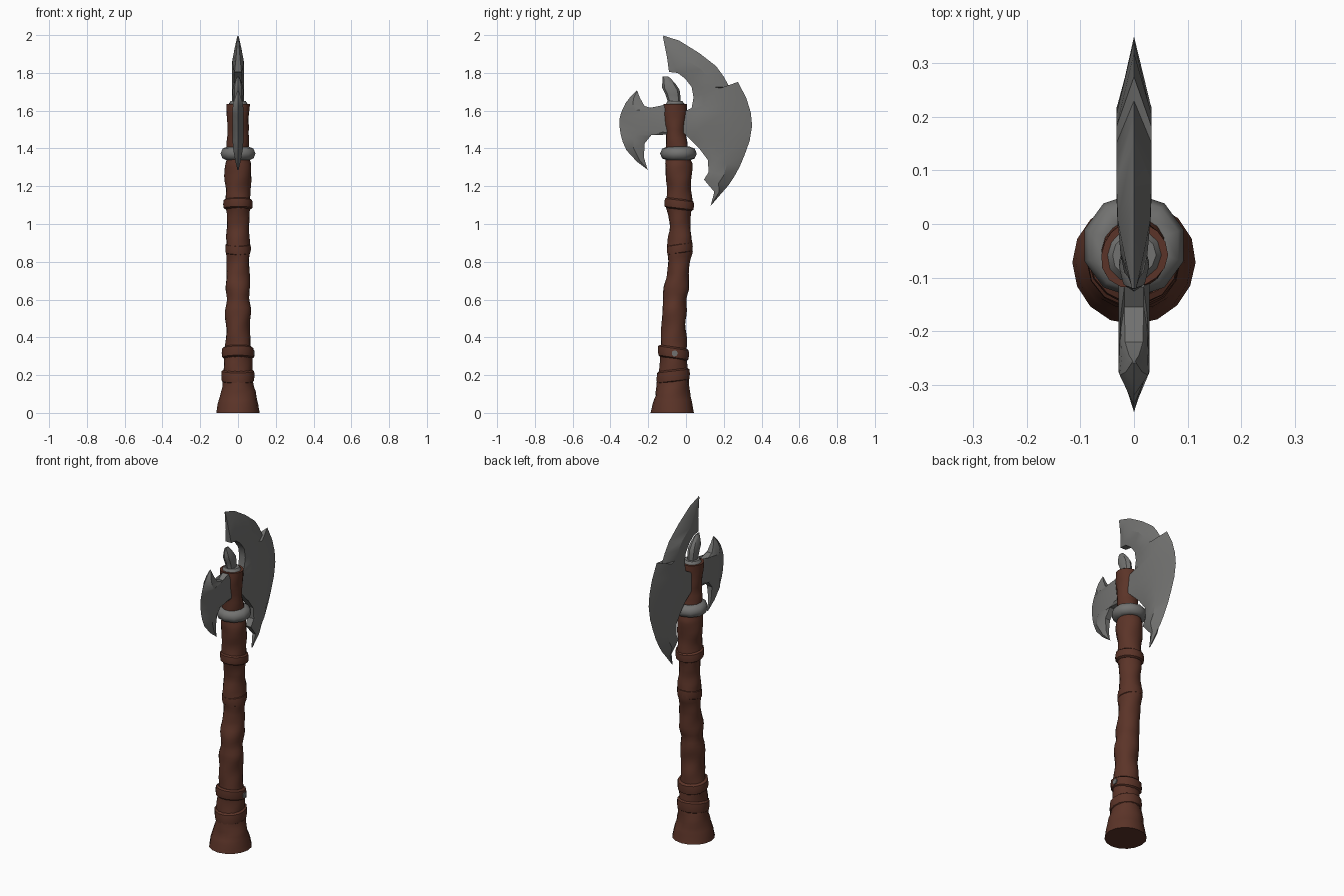
import bpy, bmesh, math
from mathutils import Vector

if "Cube" in bpy.data.objects:
    bpy.data.objects.remove(bpy.data.objects["Cube"])


def material(name, rgb):
    m = bpy.data.materials.new(name)
    m.diffuse_color = (*rgb, 1)
    m.use_nodes = True
    m.node_tree.nodes["Principled BSDF"].inputs["Base Color"].default_value = m.diffuse_color
    return m


WOOD = material("dark brown wood", (0.105, 0.034, 0.021))
STEEL = material("grey steel", (0.17, 0.17, 0.165))


def finish(bm, name, mat, angle=35):
    bmesh.ops.recalc_face_normals(bm, faces=bm.faces)
    me = bpy.data.meshes.new(name)
    bm.to_mesh(me)
    bm.free()
    ob = bpy.data.objects.new(name, me)
    bpy.context.collection.objects.link(ob)
    me.materials.append(mat)
    bpy.ops.object.select_all(action='DESELECT')
    ob.select_set(True)
    bpy.context.view_layer.objects.active = ob
    bpy.ops.object.shade_smooth_by_angle(angle=math.radians(angle))
    return ob


def loft(name, rings, mat, angle=35):
    """Skin closed rings of points and cap both ends."""
    bm = bmesh.new()
    loops = [[bm.verts.new(p) for p in ring] for ring in rings]
    n = len(loops[0])
    for a, b in zip(loops, loops[1:]):
        for i in range(n):
            bm.faces.new((a[i], a[(i + 1) % n], b[(i + 1) % n], b[i]))
    bm.faces.new(loops[0][::-1])
    bm.faces.new(loops[-1])
    return finish(bm, name, mat, angle)


def circle(z, cy, rx, ry, n, rough=0.0, tilt=0.0):
    pts = []
    for i in range(n):
        a = math.tau * i / n
        k = 1 + rough * (math.sin(2 * a + z * 27) + 0.7 * math.sin(3 * a - z * 41))
        x, y = rx * k * math.cos(a), ry * k * math.sin(a)
        pts.append((x, cy + y, z + tilt * y))
    return pts


# Gnarled handle: height, centre y, radius
STATIONS = [(0, -.072, .115), (.04, -.072, .107), (.10, -.07, .093), (.15, -.068, .084),
            (.22, -.068, .076), (.3, -.066, .073), (.38, -.065, .067), (.46, -.066, .063),
            (.54, -.062, .067), (.6, -.058, .06), (.66, -.052, .066), (.74, -.042, .059),
            (.8, -.036, .058), (.86, -.033, .066), (.92, -.032, .063), (.98, -.032, .056),
            (1.05, -.034, .06), (1.1, -.036, .069), (1.18, -.037, .064), (1.25, -.038, .07),
            (1.31, -.039, .071), (1.36, -.042, .06), (1.43, -.05, .058), (1.48, -.055, .054),
            (1.54, -.058, .058), (1.6, -.058, .062), (1.635, -.058, .062)]


def station(z):
    for a, b in zip(STATIONS, STATIONS[1:]):
        if a[0] <= z <= b[0]:
            t = (z - a[0]) / (b[0] - a[0])
            t = t * t * (3 - 2 * t)
            return [a[i] + (b[i] - a[i]) * t for i in (1, 2)]


rings = []
for i in range(74):
    z = 1.635 * i / 73
    cy, r = station(z)
    rings.append(circle(z, cy, r, r, 16, 0.035 if z > 0.08 else 0.01))
loft("handle", rings, WOOD)

# Leather wraps and knots around the handle: height, half height, radius, tilt
WRAPS = [(.195, .035, .089, .12), (.318, .032, .085, -.15), (.87, .028, .069, .15),
         (1.105, .028, .079, -.12)]
for k, (z, h, r, tilt) in enumerate(WRAPS):
    cy = station(z)[0]
    prof = [(-1, .84), (-.75, .97), (0, 1), (.75, .97), (1, .84)]
    loft(f"wrap_{k + 1}", [circle(z + h * u, cy, r * s, r * s, 14, 0.015, tilt)
                           for u, s in prof], WOOD)

# Small steel rivet on the lower wrap
bpy.ops.mesh.primitive_cylinder_add(vertices=7, radius=.017, depth=.008,
                                    location=(.083, -.06, .315), rotation=(0, math.pi / 2, 0))
rivet = bpy.context.object
rivet.name = "rivet"
rivet.data.materials.append(STEEL)

# Steel collar below the blades
bpy.ops.mesh.primitive_torus_add(major_segments=10, minor_segments=8, major_radius=.061,
                                 minor_radius=.036, location=(0, -.04, 1.373),
                                 rotation=(0, 0, math.pi / 10))
collar = bpy.context.object
collar.name = "collar"
collar.data.materials.append(STEEL)
bpy.ops.object.shade_smooth_by_angle(angle=math.radians(50))

# Steel cap and hooked spike on top of the handle
loft("cap", [circle(z, -.058, r, r, 12, .03) for z, r in
             ((1.6, .045), (1.635, .05), (1.65, .04))], STEEL)
loft("spike", [circle(z, cy, rx, ry, 8, 0, tilt) for z, cy, rx, ry, tilt in
               ((1.61, -.063, .034, .036, 0), (1.65, -.063, .026, .034, 0),
                (1.685, -.07, .028, .04, -.1), (1.715, -.08, .028, .046, -.1),
                (1.74, -.09, .022, .036, 0), (1.765, -.1, .014, .024, 0),
                (1.78, -.108, .005, .016, 0))], STEEL)


def blade(name, pairs, mid, root_rows, t_mid, t_in):
    """Lens-shaped blade: (outer y, z, inner y, z) rows, sharp outer edge, ridge at mid."""
    rows = []
    last = len(pairs) - 1
    for i, (oy, oz, iy, iz) in enumerate(pairs):
        o, n = Vector((0, oy, oz)), Vector((0, iy, iz))
        m = n.lerp(o, mid)
        f = min(1, .12 + .4 * min(i, last - i))
        ti = t_in * f * (1.5 if i in root_rows else 1)
        tm = t_mid * f
        q = n.lerp(o, .22)
        sx = lambda p, x: (x, p.y, p.z)
        tq = (ti * 1.1 + tm) / 2
        rows.append([o, sx(m, tm), sx(q, tq), sx(n, ti),
                     sx(n, -ti), sx(q, -tq), sx(m, -tm)])
    return loft(name, rows, STEEL, 30)


# Large rear blade with notched edge and a lower barb
blade("large_blade", [
    (-.12, 1.998, -.121, 1.985), (-.035, 1.97, -.1, 1.88), (.07, 1.905, -.09, 1.805),
    (.16, 1.835, -.045, 1.80), (.20, 1.78, -.005, 1.77), (.23, 1.725, .03, 1.725),
    (.275, 1.752, .04, 1.67), (.32, 1.665, .03, 1.615), (.343, 1.59, -.02, 1.59),
    (.35, 1.52, -.02, 1.49), (.337, 1.44, .03, 1.44), (.312, 1.37, .07, 1.40),
    (.285, 1.305, .115, 1.34), (.255, 1.25, .12, 1.275), (.225, 1.205, .095, 1.235),
    (.19, 1.165, .15, 1.17), (.13, 1.095, .132, 1.102)],
    .6, (8, 9), .033, .02)

# Small front blade
blade("small_blade", [
    (-.26, 1.708, -.256, 1.70), (-.295, 1.672, -.245, 1.67), (-.32, 1.64, -.22, 1.625),
    (-.338, 1.603, -.155, 1.605), (-.346, 1.58, -.118, 1.63), (-.351, 1.56, -.06, 1.605),
    (-.351, 1.51, -.06, 1.48), (-.345, 1.47, -.125, 1.472), (-.335, 1.435, -.18, 1.475),
    (-.315, 1.39, -.22, 1.425), (-.26, 1.33, -.222, 1.35), (-.2, 1.285, -.204, 1.29)],
    .62, (5, 6), .029, .018)
